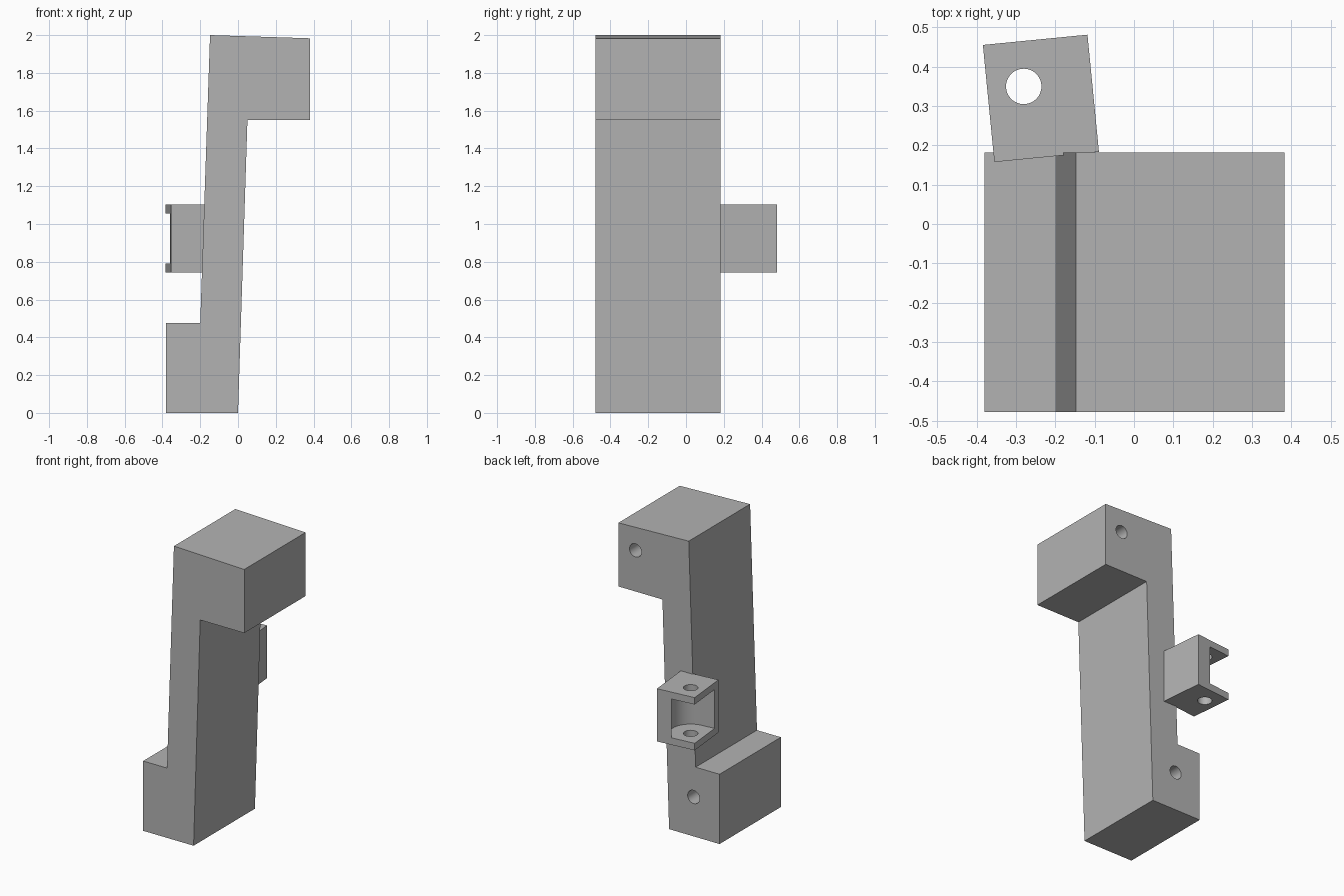
import bpy, bmesh, math
from mathutils import Matrix

if "Cube" in bpy.data.objects:
    bpy.data.objects.remove(bpy.data.objects["Cube"], do_unlink=True)

grey = bpy.data.materials.new("plain grey")
grey.use_nodes = True
colour = (0.45, 0.45, 0.45, 1)
grey.diffuse_color = colour
grey.node_tree.nodes["Principled BSDF"].inputs["Base Color"].default_value = colour


def prism(name, outline, low, high, matrix):
    """Extrude a flat outline from low to high along local z, then place it."""
    bm = bmesh.new()
    face = bm.faces.new([bm.verts.new((x, y, low)) for x, y in outline])
    top = bmesh.ops.extrude_face_region(bm, geom=[face])["geom"]
    bmesh.ops.translate(bm, vec=(0, 0, high - low),
                        verts=[v for v in top if isinstance(v, bmesh.types.BMVert)])
    bmesh.ops.transform(bm, matrix=matrix, verts=bm.verts)
    bmesh.ops.recalc_face_normals(bm, faces=bm.faces)
    mesh = bpy.data.meshes.new(name)
    bm.to_mesh(mesh)
    bm.free()
    mesh.materials.append(grey)
    obj = bpy.data.objects.new(name, mesh)
    bpy.context.collection.objects.link(obj)
    return obj


def arc(cx, cy, r, start, end, steps):
    angles = [math.radians(start + (end - start) * i / steps) for i in range(steps + 1)]
    return [(cx + r * math.cos(a), cy + r * math.sin(a)) for a in angles]


def circle(cx, cy, r):
    return arc(cx, cy, r, 0, 360, 48)[:-1]


def cut(target, cutters):
    bpy.context.view_layer.objects.active = target
    for cutter in cutters:
        mod = target.modifiers.new("cut", 'BOOLEAN')
        mod.operation = 'DIFFERENCE'
        mod.solver = 'EXACT'
        mod.object = cutter
        bpy.ops.object.modifier_apply(modifier=mod.name)
        bpy.data.objects.remove(cutter, do_unlink=True)
    bpy.ops.object.select_all(action='DESELECT')
    target.select_set(True)
    bpy.ops.object.shade_smooth_by_angle(angle=math.radians(30))


HOLE = 0.045

# Leaning body with a foot and an overhanging head; local z runs towards the front
upright = Matrix.Rotation(math.radians(90), 4, 'X')
profile = [(-0.38, 0), (0, 0), (0.05, 1.55), (0.382, 1.55),
           (0.382, 1.983), (-0.148, 2), (-0.2, 0.475), (-0.38, 0.475)]
body = prism("body", profile, -0.182, 0.478, upright)

# Blind holes in the back of the head and foot
cut(body, [prism("bolt_hole", circle(x, z, HOLE), -0.3, 0.12, upright)
           for x, z in ((0.253, 1.83), (-0.185, 0.268))])

# Hinge bracket behind the body, turned slightly; origin at its outer back corner
turned = Matrix.Translation((-0.384, 0.455, 0)) @ Matrix.Rotation(math.radians(5.6), 4, 'Z')
bracket = prism("hinge_bracket", [(0, 0), (0, -0.299), (0.267, -0.299), (0.267, 0)],
                0.743, 1.102, turned)

# Rounded clearance pocket, open to the back and side, and the pin hole
px, py, pr = 0.093, -0.115, 0.135
pocket = [(-0.1, py + pr), (-0.1, py - pr)] + arc(px, py, pr, -90, 90, 32)
cut(bracket, [prism("pocket", pocket, 0.791, 1.055, turned),
              prism("pin_hole", circle(px, py, HOLE), 0.6, 1.3, turned)])
